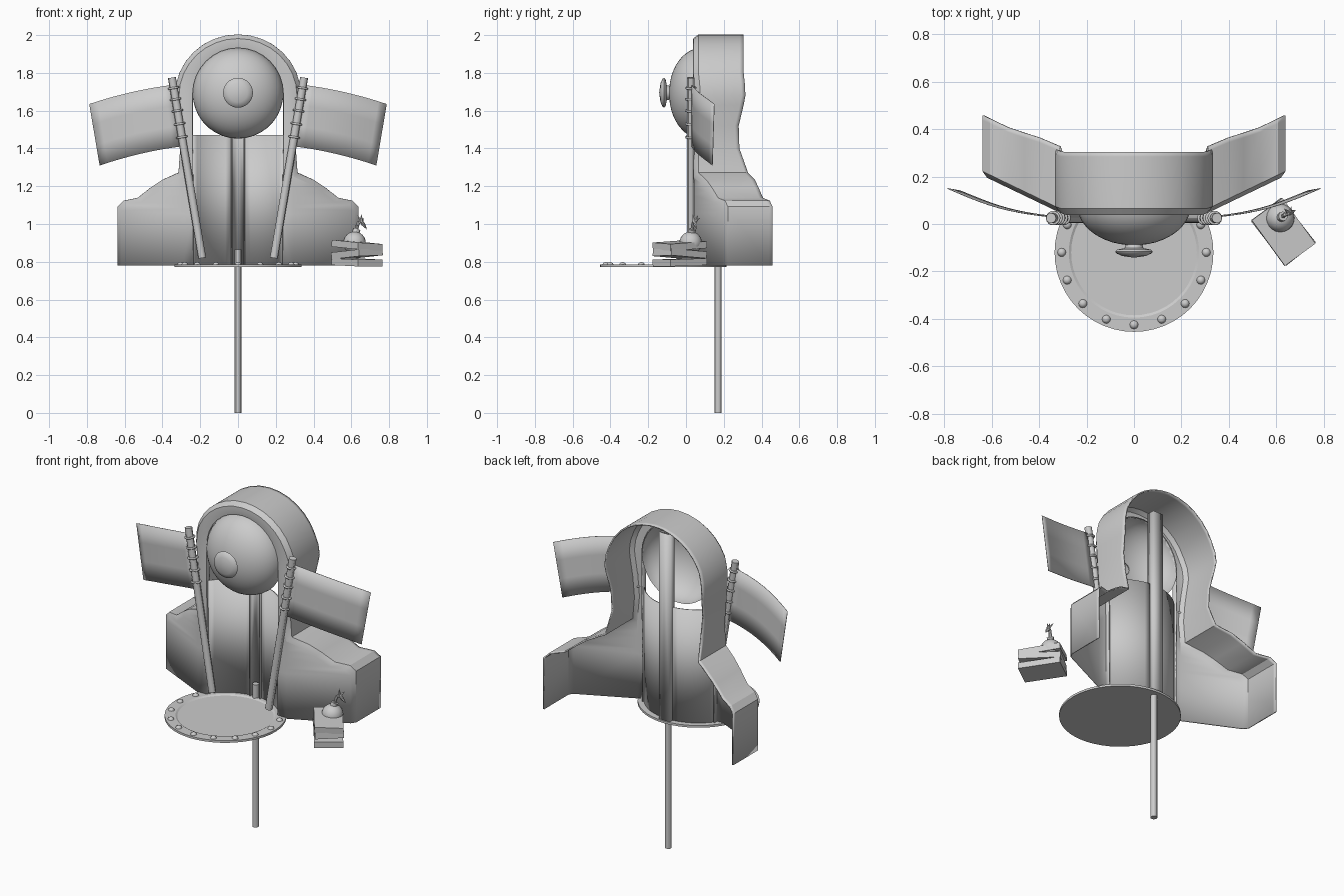
import bpy, bmesh, math
from mathutils import Vector, Matrix

if "Cube" in bpy.data.objects:
    bpy.data.objects.remove(bpy.data.objects["Cube"])

def make(name, verts, faces, mirror=False, thick=0, smooth=30):
    me = bpy.data.meshes.new(name)
    me.from_pydata([tuple(v) for v in verts], [], faces)
    bm = bmesh.new()
    bm.from_mesh(me)
    bmesh.ops.remove_doubles(bm, verts=bm.verts, dist=1e-5)
    bmesh.ops.recalc_face_normals(bm, faces=bm.faces)
    bm.to_mesh(me)
    bm.free()
    ob = bpy.data.objects.new(name, me)
    bpy.context.collection.objects.link(ob)
    if mirror:
        m = ob.modifiers.new("Mirror", 'MIRROR')
        m.use_clip = True
    if thick:
        s = ob.modifiers.new("Solidify", 'SOLIDIFY')
        s.thickness = thick
        s.offset = 0
    bpy.ops.object.select_all(action='DESELECT')
    bpy.context.view_layer.objects.active = ob
    ob.select_set(True)
    bpy.ops.object.shade_smooth_by_angle(angle=math.radians(smooth))
    return ob

def grid(name, rows, **kw):
    n = len(rows[0])
    faces = [(i*n+j, i*n+j+1, (i+1)*n+j+1, (i+1)*n+j)
             for i in range(len(rows)-1) for j in range(n-1)]
    return make(name, [p for r in rows for p in r], faces, **kw)

def lathe(name, prof, center, axis=(0, 0, 1), n=24, **kw):
    """Revolve (radius, height) points about an axis."""
    q = Vector((0, 0, 1)).rotation_difference(Vector(axis))
    rows = [[Vector(center) + q @ Vector((r*math.cos(2*math.pi*k/n), r*math.sin(2*math.pi*k/n), h))
             for k in range(n+1)] for r, h in prof]
    return grid(name, rows, **kw)

def rod(name, a, b, r, n=12, r2=None, **kw):
    d = Vector(b) - Vector(a)
    r2 = r if r2 is None else r2
    return lathe(name, [(0, 0), (r, 0), (r2, d.length), (0, d.length)], a, d, n, **kw)

# Arched shell with swept-back wings, open behind
outline = [(.635, .78, .26), (.635, 1.09, .26), (.605, 1.12, .26), (.53, 1.135, .26),
           (.46, 1.19, .27), (.40, 1.23, .28), (.312, 1.27, .285), (.302, 1.40, .24),
           (.312, 1.52, .235), (.325, 1.63, .255)]
NW = 6
inner_z = [.78, 1.05, 1.08, 1.10, 1.15, 1.19, 1.25]
for k in range(9):
    a = k*math.pi/16
    outline.append((.33*math.cos(a), 1.68+.32*math.sin(a), .262))
rows = []
for i, (x, z, depth) in enumerate(outline):
    y0 = .042 + max(0, x-.31)*.48
    a = max(0, (i-10)*math.pi/16)
    if i <= NW:
        ix, iz = .24, inner_z[i]
        fx, fz = x-.018, z-(.02 if i else 0)
        mid = (min(.295, fx), .045, iz + (fz-iz)*.15)
    else:
        ix, iz = .243*math.cos(a), (1.69+.245*math.sin(a) if i >= 10 else z)
        fx, fz = x-.02*math.cos(a), z-.02*math.sin(a)
        mid = ((fx+ix)/2, .042, (fz+iz)/2)
    if i == len(outline)-1:
        x = ix = fx = 0
        mid = (0, mid[1], mid[2])
    rows.append([(x*.985 if i > NW else x, y0+depth, z), (x, y0+depth-.02, z), (x, y0+.025, z),
                 (fx, y0, fz), mid, (ix, .045, iz), (ix, .075, iz)])
grid("arched_shell", rows, mirror=True, thick=.008)

# Curved back panel and the channel that holds the pole
arc = []
for k in range(8):
    a = math.radians(36 + (84-36)*k/7)
    arc.append((.298*math.cos(a), -.12+.298*math.sin(a)))
grid("back_panel", [[(x, y, z) for x, y in arc] for z in (.78, 1.47)], mirror=True, thick=.006)
grid("pole_channel", [[(.033, .16, z), (.033, .205, z), (0, .205, z)] for z in (.78, 1.92)],
     mirror=True, thick=.006)
rod("support_pole", (0, .17, 0), (0, .17, .865), .019)

# Domed face and its central knob
dome = [(.24*math.cos(t*math.pi/24), .17*math.sin(t*math.pi/24)) for t in range(13)]
lathe("dome", dome, (0, .08, 1.692), (0, -1, 0), 36, smooth=50)
lathe("knob", [(.035, 0), (.04, .02), (.072, .026), (.079, .034), (.074, .042), (.05, .053), (0, .06)],
      (0, -.082, 1.695), (0, -1, 0), 28, smooth=50)

# Round platform with rivets along the front rim
lathe("platform", [(0, .772), (.335, .772), (.335, .785), (.275, .785), (.265, .779), (0, .779)],
      (0, -.12, 0), n=48)
for k in range(-5, 6):
    a = math.radians(-90 + 22.5*k)
    lathe("rivet", [(.019, -.008), (.019, 0), (.014, .01), (.007, .014), (0, .015)],
          (.305*math.cos(a), -.12+.305*math.sin(a), .783), n=12, smooth=60)

# Slanted flag rods, tie rings and flags
for s in (-1, 1):
    lo, hi = Vector((s*.19, .025, .82)), Vector((s*.35, .025, 1.775))
    rod("flag_rod", lo, hi, .021)
    for z in (1.46, 1.53, 1.60, 1.66, 1.72):
        p = lo.lerp(hi, (z-lo.z)/(hi.z-lo.z))
        ring = [(.025+.006*math.cos(k*math.pi/3), .006*math.sin(k*math.pi/3)) for k in range(7)]
        lathe("tie_ring", ring, p, hi-lo, 14, smooth=80)
    cols = []
    for k in range(11):
        t = k/10
        y = .03 + .12*t - .022*math.sin(t*math.pi)
        top = Vector((s*(.355+.432*t), y, 1.735-.055*t-.045*t*t))
        bot = Vector((s*(.305+.427*t), y-.01*t, 1.41-.055*t-.045*t*t))
        cols.append([top.lerp(bot, j/3) for j in range(4)])
    grid("flag", cols, thick=.003, smooth=60)

# Stack of three tilted slabs
for i, (tilt, roll, turn) in enumerate([(.03, 0, -54), (-.07, .03, -52), (.06, -.05, -54)]):
    M = (Matrix.Translation((.63, -.033, .797+.045*i)) @ Matrix.Rotation(math.radians(turn), 4, 'Z')
         @ Matrix.Rotation(tilt, 4, 'Y') @ Matrix.Rotation(roll, 4, 'X'))
    vs = [M @ Vector((x*.119, y*.08, z*.018)) for x in (-1, 1) for y in (-1, 1) for z in (-1, 1)]
    make("slab", vs, [(0, 1, 3, 2), (4, 6, 7, 5), (0, 4, 5, 1), (2, 3, 7, 6), (0, 2, 6, 4), (1, 5, 7, 3)])

# Ball with collar, curled fuse and spark
c = Vector((.617, .025, .9))
lathe("ball", [(.06*math.sin(t*math.pi/12), -.06*math.cos(t*math.pi/12)) for t in range(13)], c, n=20, smooth=60)
rod("ball_collar", c+Vector((.004, .003, .05)), c+Vector((.012, .008, .072)), .02)
fuse = [c+Vector(p) for p in [(.012, .008, .065), (.014, .01, .09), (.022, .015, .11), (.036, .02, .112), (.046, .024, .1)]]
for a, b in zip(fuse, fuse[1:]):
    rod("fuse", a, b, .009, 8)
for d in [(.02, .01, -.03), (.012, .03, .02), (-.02, .02, .035), (.0, -.01, .04)]:
    base = fuse[3] if d[2] > 0 else fuse[4]
    rod("spark", base, base+Vector(d), .011, 6, 0)
